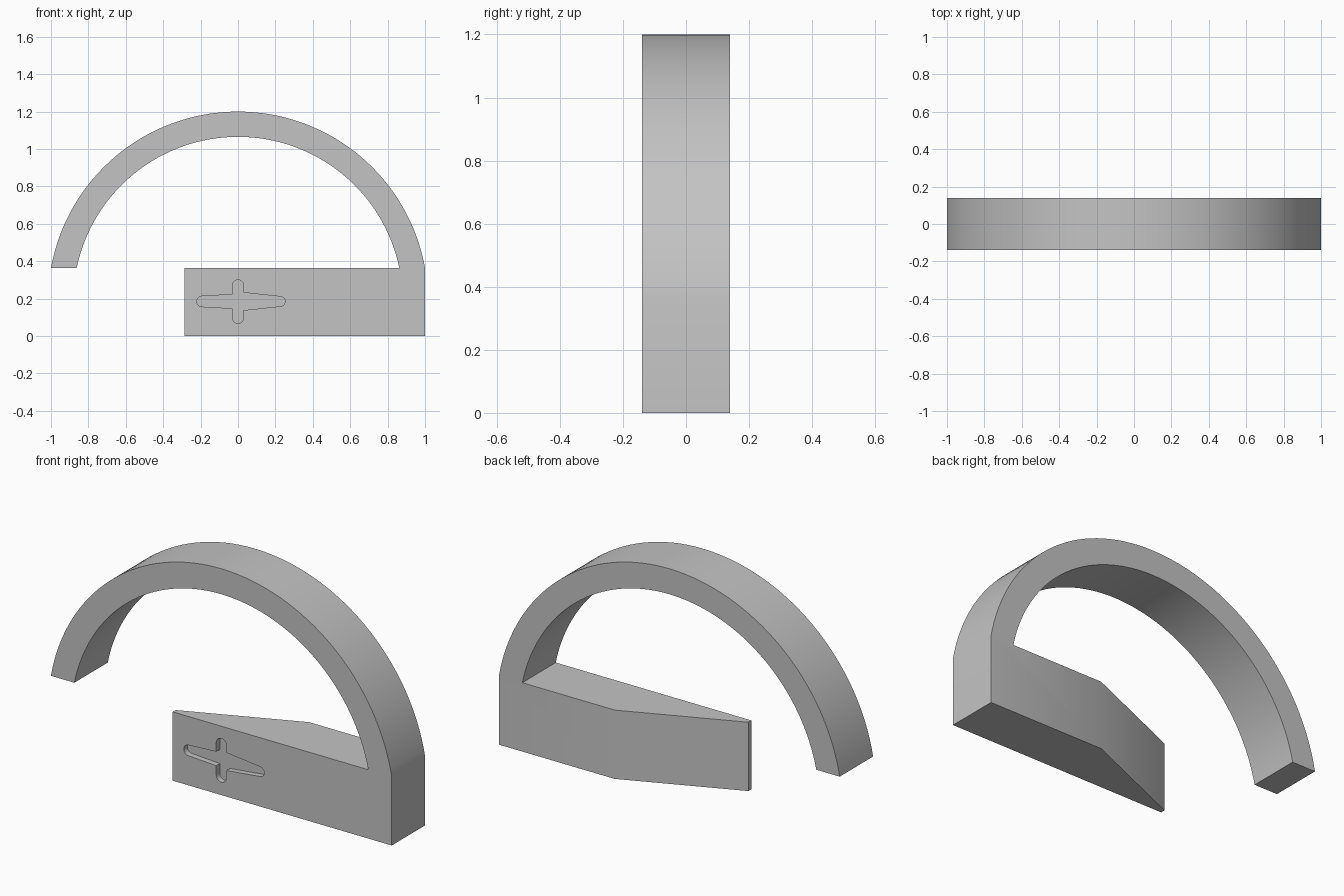
import bpy, bmesh
from math import sin, cos, pi, asin, radians
from mathutils import Vector

if "Cube" in bpy.data.objects:
    bpy.data.objects.remove(bpy.data.objects["Cube"], do_unlink=True)

HALF = 0.14          # half depth of the body
TOP = 0.365          # top of the base, and cut level of the arch
CENTRE = 0.184       # height of the arch centre
OUTER, INNER = 1.016, 0.881

grey = bpy.data.materials.new("plain grey")
grey.use_nodes = True
colour = (0.55, 0.55, 0.55, 1)
grey.diffuse_color = colour
grey.node_tree.nodes["Principled BSDF"].inputs["Base Color"].default_value = colour


def arc(cx, cz, r, start, end, steps):
    """Points along a circular arc."""
    return [(cx + r * cos(start + (end - start) * i / steps),
             cz + r * sin(start + (end - start) * i / steps)) for i in range(steps + 1)]


def prism(name, points, depth):
    """Extrude a closed list of 3D points along a vector."""
    bm = bmesh.new()
    face = bm.faces.new([bm.verts.new(p) for p in points])
    extruded = bmesh.ops.extrude_face_region(bm, geom=[face])["geom"]
    verts = [g for g in extruded if isinstance(g, bmesh.types.BMVert)]
    bmesh.ops.translate(bm, vec=Vector(depth), verts=verts)
    bmesh.ops.recalc_face_normals(bm, faces=bm.faces)
    mesh = bpy.data.meshes.new(name)
    bm.to_mesh(mesh)
    bm.free()
    mesh.materials.append(grey)
    obj = bpy.data.objects.new(name, mesh)
    bpy.context.collection.objects.link(obj)
    return obj


# Body: base block running up into the arch, one continuous profile
a_out = asin((TOP - CENTRE) / OUTER)
a_in = asin((TOP - CENTRE) / INNER)
outline = [(-0.285, 0), (1, 0)]
outline += arc(0, CENTRE, OUTER, a_out, pi - a_out, 64)
outline += arc(0, CENTRE, INNER, pi - a_in, a_in, 64)
outline += [(-0.285, TOP)]
body = prism("base_and_arch", [(x, -HALF, z) for x, z in outline], (0, 2 * HALF, 0))

# Wedge that thins the back of the base toward its free end
wedge = prism("taper_cutter", [(0.415, 0.18, -0.1), (-0.4, -0.1635, -0.1), (-0.4, 0.18, -0.1)],
              (0, 0, 0.6))

# Cross-shaped recess with rounded arms, the right arm longer
mid = 0.185
cross = arc(0, 0.27, 0.03, 0, pi, 12)
cross += [(-0.03, mid + 0.037)]
cross += arc(-0.192, mid, 0.028, pi / 2, 3 * pi / 2, 12)
cross += [(-0.03, mid - 0.037)]
cross += arc(0, 0.098, 0.03, pi, 2 * pi, 12)
cross += [(0.03, mid - 0.047)]
cross += arc(0.226, mid, 0.026, -pi / 2, pi / 2, 12)
cross += [(0.03, mid + 0.047)]
recess = prism("recess_cutter", [(x, -HALF - 0.05, z) for x, z in cross], (0, 0.08, 0))

# Cut both shapes out of the body
bpy.context.view_layer.objects.active = body
for cutter in (wedge, recess):
    mod = body.modifiers.new(cutter.name, "BOOLEAN")
    mod.operation, mod.solver, mod.object = "DIFFERENCE", "EXACT", cutter
    bpy.ops.object.modifier_apply(modifier=mod.name)
    bpy.data.objects.remove(cutter, do_unlink=True)

# Smooth the curves, keep the corners crisp
bpy.ops.object.select_all(action="DESELECT")
body.select_set(True)
bpy.ops.object.shade_smooth_by_angle(angle=radians(30))
